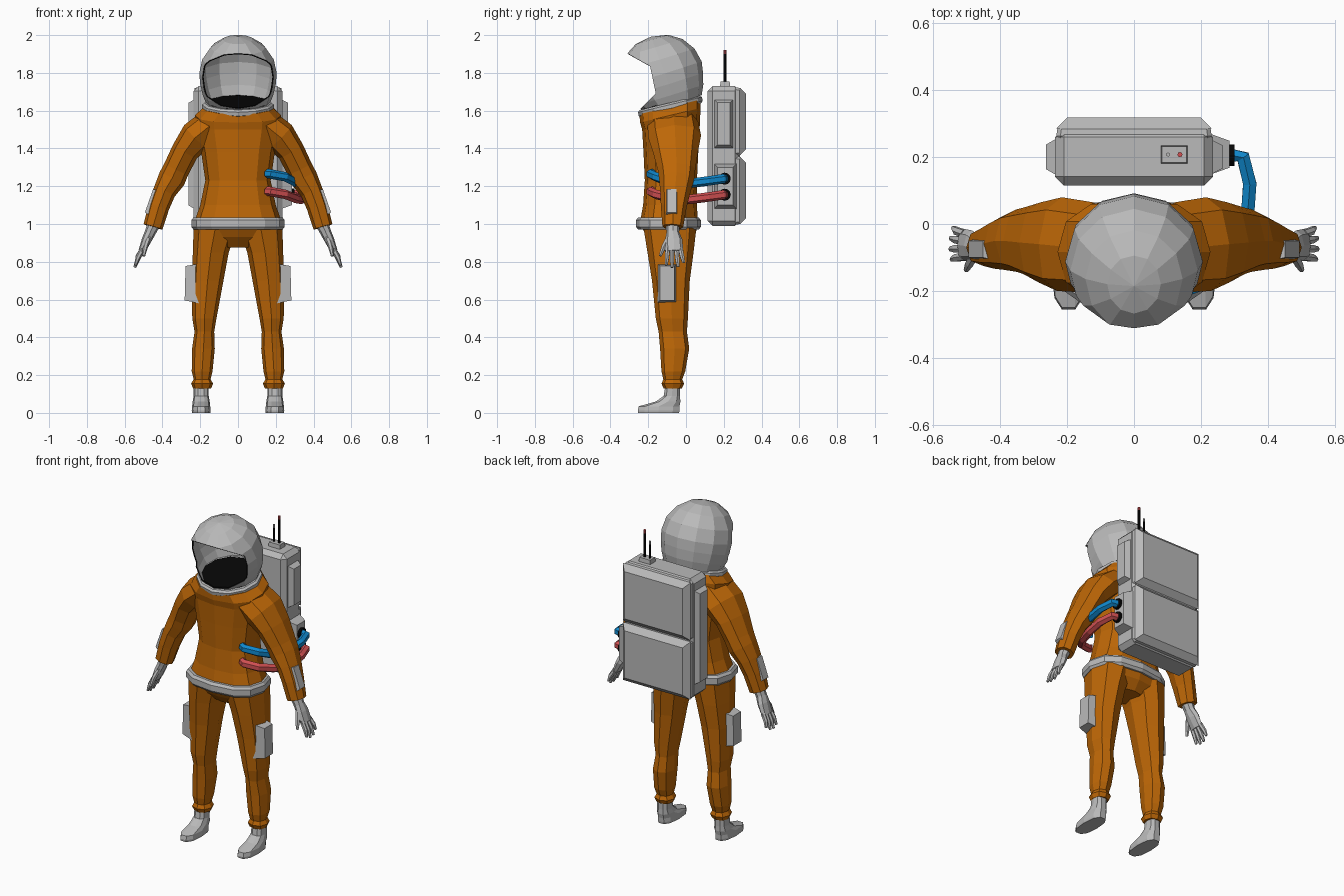
import bpy, bmesh, math
from mathutils import Vector

if "Cube" in bpy.data.objects:
    bpy.data.objects.remove(bpy.data.objects["Cube"])


def material(name, rgb):
    m = bpy.data.materials.new(name)
    m.diffuse_color = (*rgb, 1)
    m.use_nodes = True
    m.node_tree.nodes["Principled BSDF"].inputs["Base Color"].default_value = m.diffuse_color
    return m


ORANGE = material("orange suit", (0.51, 0.135, 0.002))
GREY = material("light grey", (0.49, 0.49, 0.49))
BLACK = material("black", (0.002, 0.002, 0.002))
BLUE = material("blue hose", (0.005, 0.25, 0.62))
RED = material("red hose", (0.64, 0.08, 0.085))


def loft(name, mat, rows, n=8, side=(0, 1, 0), normal=None, power=1.0,
         phase=0.0, mirror=False, caps=True):
    """Skin elliptical rings; each row is x, y, z, radius across, radius along side."""
    pts = [Vector(r[:3]) for r in rows]
    bm = bmesh.new()
    rings = []
    for i, r in enumerate(rows):
        t = Vector(normal) if normal else pts[min(i + 1, len(pts) - 1)] - pts[max(i - 1, 0)]
        t.normalize()
        v = Vector(side)
        v = (v - t * v.dot(t)).normalized()
        u = v.cross(t)
        ring = []
        for k in range(n):
            a = phase + 2 * math.pi * k / n
            c, s = math.cos(a), math.sin(a)
            c = math.copysign(abs(c) ** power, c)
            s = math.copysign(abs(s) ** power, s)
            ring.append(bm.verts.new(pts[i] + u * c * r[3] + v * s * r[4]))
        rings.append(ring)
    for a, b in zip(rings, rings[1:]):
        for k in range(n):
            bm.faces.new((a[k], a[(k + 1) % n], b[(k + 1) % n], b[k]))
    if caps:
        bm.faces.new(rings[0])
        bm.faces.new(rings[-1])
    bmesh.ops.remove_doubles(bm, verts=bm.verts, dist=0.0005)
    bmesh.ops.recalc_face_normals(bm, faces=bm.faces)
    me = bpy.data.meshes.new(name)
    bm.to_mesh(me)
    bm.free()
    me.materials.append(mat)
    ob = bpy.data.objects.new(name, me)
    bpy.context.collection.objects.link(ob)
    if mirror:
        ob.modifiers.new("mirror", 'MIRROR')
        ob.modifiers["mirror"].use_mirror_merge = False
    return ob


def block(name, mat, c1, c2, hu, hv, inset=0.0, side=(0, 1, 0), mirror=False):
    """Box from c1 to c2 with half sizes hu, hv; the c2 end is inset."""
    q = math.sqrt(2)
    rows = [(*c1, hu * q, hv * q), (*c2, (hu - inset) * q, (hv - inset) * q)]
    return loft(name, mat, rows, n=4, side=side, phase=math.pi / 4, mirror=mirror)


def chamfer(ob, width):
    mod = ob.modifiers.new("edges", 'BEVEL')
    mod.width, mod.segments = width, 1


UP = (0, 0, 1)

# suit torso, with the neckline sloping down to the front
torso = loft("suit_torso", ORANGE, [
    (0, -.075, .875, .08, .08), (0, -.08, .93, .195, .125), (0, -.09, 1.0, .235, .155),
    (0, -.085, 1.1, .20, .142), (0, -.08, 1.23, .173, .138), (0, -.08, 1.38, .195, .145),
    (0, -.08, 1.5, .222, .152), (0, -.083, 1.575, .228, .16), (0, -.085, 1.62, .18, .162)],
    n=12, normal=UP, power=.82)
for v in torso.data.vertices:
    if v.co.z > 1.55:
        v.co.z += .24 * (v.co.y + .085)

# arms and legs of the suit
loft("suit_arms", ORANGE, [
    (.13, -.07, 1.535, .085, .135), (.222, -.06, 1.462, .088, .14), (.28, -.055, 1.385, .073, .12),
    (.327, -.05, 1.29, .07, .10), (.35, -.05, 1.24, .073, .093), (.39, -.057, 1.17, .06, .08),
    (.42, -.065, 1.09, .056, .068), (.45, -.07, .985, .052, .055)], n=8, power=.9, mirror=True)
loft("suit_legs", ORANGE, [
    (.12, -.085, .98, .115, .14), (.144, -.082, .85, .095, .122), (.161, -.08, .7, .084, .10),
    (.178, -.075, .5, .064, .085), (.178, -.07, .43, .052, .075), (.183, -.06, .34, .06, .077),
    (.19, -.067, .22, .055, .063), (.19, -.07, .178, .045, .05), (.19, -.07, .155, .058, .06),
    (.19, -.07, .13, .048, .048)], n=8, normal=UP, power=.85, mirror=True)

# belt
loft("belt", GREY, [(0, -.093, .97, .236, .16), (0, -.093, .985, .247, .172),
                    (0, -.093, 1.02, .247, .172), (0, -.093, 1.035, .236, .16)],
     n=12, normal=UP, power=.8)

# boots
loft("boots", GREY, [
    (.195, -.07, .15, .04, .04), (.195, -.075, .09, .04, .045), (.195, -.095, .06, .045, .068),
    (.195, -.142, .035, .048, .112), (.195, -.145, .012, .05, .115), (.195, -.145, 0, .048, .113)],
    n=10, normal=UP, power=.8, mirror=True)

# gloves
loft("glove_palms", GREY, [
    (.445, -.07, 1.0, .034, .036), (.465, -.07, .955, .029, .034), (.484, -.065, .915, .026, .046),
    (.51, -.062, .855, .018, .048)], n=8, mirror=True)
for i, (y0, y1, drop) in enumerate([(-.097, -.105, .012), (-.074, -.074, 0),
                                    (-.051, -.042, .004), (-.029, -.012, .025)]):
    loft("glove_finger_%d" % (i + 1), GREY, [
        (.505, y0, .868, .014, .013), (.53, (y0 + y1) / 2, .815 + drop / 2, .013, .013),
        (.547 - drop / 3, y1, .77 + drop, .007, .008)], n=6, mirror=True)
loft("glove_thumb", GREY, [(.474, -.09, .93, .015, .015), (.49, -.117, .88, .014, .014),
                           (.50, -.137, .83, .008, .008)], n=6, mirror=True)

# pads on the forearms and pouches on the thighs
block("forearm_pads", GREY, (.42, -.075, 1.105), (.471, -.075, 1.123), .078, .038, .013, mirror=True)
block("thigh_pouches", GREY, (.205, -.10, .685), (.28, -.10, .687), .105, .052, .014, mirror=True)

# helmet shell: a tilted dome with a wide lower rim
tilt = math.radians(18)
axis = Vector((0, -math.sin(tilt), math.cos(tilt)))
heart = Vector((0, -.112, 1.797))
dome = [(.205 * math.sin(a), .205 * math.cos(a))
        for a in (math.radians(d) for d in (90, 67, 45, 22, 0))]
rows = [(*(heart + axis * t), max(r, .0001), max(r, .0001)) for t, r in dome]
rows += [(*(heart + axis * t), ru, rv)
         for t, ru, rv in ((-.06, .2, .193), (-.12, .187, .175), (-.17, .168, .15))]
helmet = loft("helmet", GREY, rows, n=12, normal=axis, caps=False)
bm = bmesh.new()
bm.from_mesh(helmet.data)
for v in bm.verts:
    if v.co.y < -.11:
        v.co.y = -.11 + (v.co.y + .11) * 1.15
# face opening: cut along the side profile, then remove what lies in front of it
profile = [(-.31, 1.903), (-.19, 1.835), (-.16, 1.69), (-.25, 1.60)]
planes = [(Vector((0, y0, z0)), Vector((0, z1 - z0, y0 - y1)))
          for (y0, z0), (y1, z1) in zip(profile, profile[1:])]
for co, no in planes:
    front = [f for f in bm.faces if f.calc_center_median().y < -.1]
    geom = front + list({e for f in front for e in f.edges}) + list({v for f in front for v in f.verts})
    bmesh.ops.bisect_plane(bm, geom=geom, plane_co=co, plane_no=no, dist=.0001)
hole = [f for f in bm.faces
        if all((f.calc_center_median() - co).dot(no) > 0 for co, no in planes)]
bmesh.ops.delete(bm, geom=hole, context='FACES')
flip = [f for f in bm.faces if f.normal.dot(f.calc_center_median() - heart) < 0]
if len(flip) > len(bm.faces) / 2:
    bmesh.ops.reverse_faces(bm, faces=bm.faces)
bm.to_mesh(helmet.data)
bm.free()
helmet.data.materials.append(BLACK)
shell = helmet.modifiers.new("shell", 'SOLIDIFY')
shell.thickness, shell.material_offset_rim = .007, 1

# collar ring and the dark floor inside the helmet
slope = Vector((0, -.233, .972))
mid = Vector((0, -.083, 1.622))
loft("collar", GREY, [(*(mid + slope * t), ru, rv) for t, ru, rv in
                      ((-.022, .178, .162), (-.01, .19, .174), (.01, .19, .174), (.02, .178, .162))],
     n=12, normal=slope)
loft("helmet_floor", BLACK, [(*(mid + slope * t), r, r * .93) for t, r in ((.015, .163), (.025, .16))],
     n=12, normal=slope)

# backpack: core, two raised rear panels, side panels
chamfer(block("backpack_core", GREY, (0, .2, .99), (0, .2, 1.73), .235, .085), .026)
for name, z0, z1 in (("backpack_lower_bulge", .995, 1.36), ("backpack_upper_bulge", 1.36, 1.725)):
    zc = (z0 + z1) / 2
    chamfer(block(name, GREY, (0, .25, zc), (0, .295, zc), .233, (z1 - z0) / 2, 0.006, UP), .012)
    block(name + "_face", GREY, (0, .285, zc), (0, .318, zc), .231, (z1 - z0) / 2 - .004, .033, UP)
block("pack_side_upper", GREY, (.23, .2, 1.53), (.265, .2, 1.53), .052, .13, .018, UP)
block("pack_side_lower", GREY, (.23, .208, 1.2), (.285, .208, 1.2), .06, .12, .02, UP)
block("pack_side_tall", GREY, (-.23, .2, 1.37), (-.262, .2, 1.37), .055, .29, .018, UP)

# antennas on a small base
block("antenna_base", GREY, (.12, .207, 1.725), (.12, .207, 1.755), .04, .027, .003)
for name, x, top, r, mat in (("tall_antenna", .137, 1.90, .0075, RED),
                             ("short_antenna", .102, 1.84, .006, GREY)):
    loft(name, BLACK, [(x, .207, 1.75, r, r), (x, .207, top, r, r)], n=8)
    loft(name + "_tip", mat, [(x, .207, top, r, r), (x, .207, top + .02, r, r)], n=8)

# hoses from the pack round to the chest, with dark sockets
for name, mat, z, chest in (("blue_hose", BLUE, 1.24, 1.265), ("red_hose", RED, 1.155, 1.172)):
    loft(name + "_socket", BLACK, [(.27, .205, z, .032, .032), (.3, .205, z, .032, .032)], n=12, side=UP)
    path = [(.285, .205, z), (.325, .2, z), (.345, .12, z - .012), (.338, .02, z - .025),
            (.305, -.08, z - .02), (.25, -.16, chest - .015), (.17, -.19, chest),
            (.155, -.175, chest + .002)]
    loft(name, mat, [(*p, .023, .025) for p in path], n=6, side=UP, phase=math.pi / 6)
